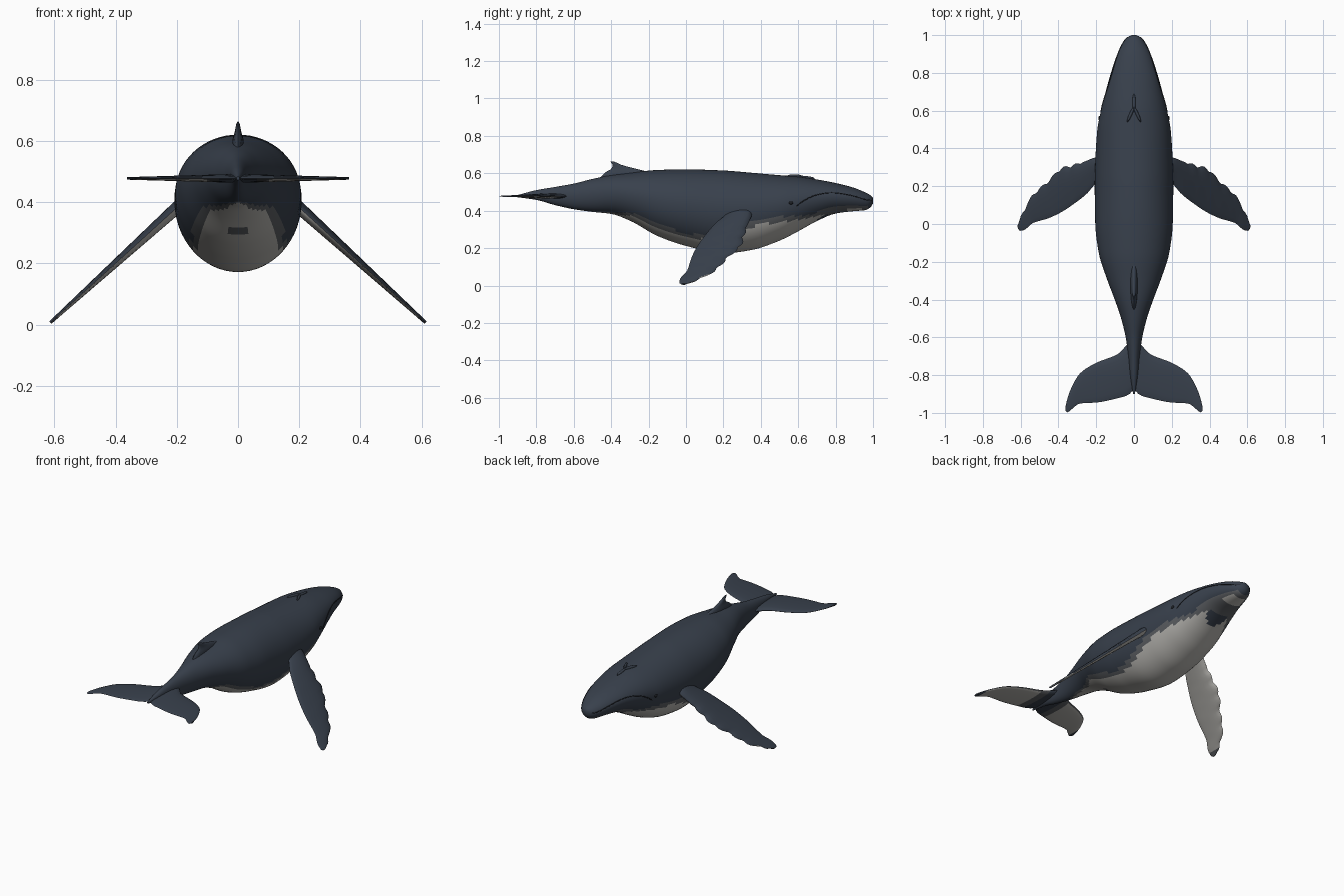
import bpy, bmesh, math
from mathutils import Vector

if "Cube" in bpy.data.objects:
    bpy.data.objects.remove(bpy.data.objects["Cube"])


def material(name, rgb):
    m = bpy.data.materials.new(name)
    m.diffuse_color = (*rgb, 1)
    m.use_nodes = True
    m.node_tree.nodes["Principled BSDF"].inputs["Base Color"].default_value = m.diffuse_color
    return m


NAVY = material("navy skin", (0.040, 0.052, 0.073))
GREY = material("grey margin", (0.105, 0.112, 0.122))
PALE = material("pale belly", (0.46, 0.45, 0.425))
BLACK = material("black eye", (0.012, 0.014, 0.018))
SKIN = [NAVY, GREY, PALE]


def interp(rows, v):
    """Smooth interpolation through rows keyed by their first value."""
    rows = sorted(rows)
    n = len(rows)
    v = min(max(v, rows[0][0]), rows[-1][0])
    i = next((k for k in range(n - 1) if v <= rows[k + 1][0]), n - 2)
    a, b = rows[i], rows[i + 1]
    p, q = rows[max(i - 1, 0)], rows[min(i + 2, n - 1)]
    d = b[0] - a[0]
    t = (v - a[0]) / d
    out = []
    for c in range(1, len(a)):
        slope = (b[c] - a[c]) / d

        def tangent(lo, hi, other):
            if other * slope <= 0:
                return 0
            return 2 * other * slope / (other + slope)
        sa = (a[c] - p[c]) / (a[0] - p[0]) if i > 0 else slope
        sb = (q[c] - b[c]) / (q[0] - b[0]) if i + 2 < n else slope
        ma, mb = tangent(p, a, sa) * d, tangent(b, q, sb) * d
        out.append((2*t**3 - 3*t*t + 1) * a[c] + (t**3 - 2*t*t + t) * ma
                   + (3*t*t - 2*t**3) * b[c] + (t**3 - t*t) * mb)
    return out


def loft(name, rings, colour, mats=SKIN, angle=40):
    """Skin closed rings of points; colour(i, j, normal) gives the material."""
    bm = bmesh.new()
    loops = [[bm.verts.new(p) for p in r] for r in rings]
    n = len(rings[0])
    tags = {}
    for i in range(len(loops) - 1):
        for j in range(n):
            k = (j + 1) % n
            f = bm.faces.new((loops[i][j], loops[i][k], loops[i+1][k], loops[i+1][j]))
            tags[f] = (i, j)
    bm.faces.new(loops[0])
    bm.faces.new(loops[-1])
    bmesh.ops.recalc_face_normals(bm, faces=bm.faces)
    for f, (i, j) in tags.items():
        f.material_index = colour(i, j, f.normal)
    me = bpy.data.meshes.new(name)
    bm.to_mesh(me)
    bm.free()
    ob = bpy.data.objects.new(name, me)
    bpy.context.collection.objects.link(ob)
    for m in mats:
        me.materials.append(m)
    bpy.context.view_layer.objects.active = ob
    ob.select_set(True)
    bpy.ops.object.shade_smooth_by_angle(angle=math.radians(angle))
    ob.select_set(False)
    return ob


# Body stations: y, half width, top z, bottom z
BODY = [(1.0, .012, .468, .44), (.988, .036, .482, .42), (.96, .058, .497, .403),
        (.9, .088, .522, .398), (.8, .122, .548, .385), (.7, .15, .567, .345),
        (.6, .175, .582, .29), (.5, .194, .59, .24), (.35, .204, .603, .19),
        (.2, .208, .615, .172), (0, .205, .621, .212), (-.15, .187, .618, .264),
        (-.3, .14, .602, .347), (-.4, .102, .59, .383), (-.5, .068, .57, .394),
        (-.6, .044, .545, .408), (-.7, .03, .527, .43), (-.8, .02, .51, .458),
        (-.9, .005, .484, .472)]
# Pale belly limit: y, angle in degrees from straight down
BELLY = [(.78, 0), (.74, 30), (.64, 48), (.5, 62), (.4, 66), (.3, 60), (.15, 47), (0, 38),
         (-.15, 40), (-.27, 40), (-.38, 18), (-.48, 12), (-.56, 0)]


def skin(y, ang, lift=1.0):
    """Point on the body; angle 0 is straight down."""
    w, top, bot = interp(BODY, y)
    mid = bot + (top - bot) * .53
    h = (mid - bot) if math.cos(ang) > 0 else (top - mid)
    return Vector((w * lift * math.sin(ang), y, mid - h * lift * math.cos(ang)))


SEG = 64
ys = []
for a, b in zip(BODY, BODY[1:]):
    n = max(2, round((a[0] - b[0]) / .02))
    ys += [a[0] + (b[0] - a[0]) * k / n for k in range(n)]
ys.append(BODY[-1][0])


def body_colour(i, j, nrm):
    y = (ys[i] + ys[i + 1]) / 2
    deg = (j + .5) * 360 / SEG
    deg = min(deg, 360 - deg)
    if y > .76:                                  # chin: margin, pale patch
        if .86 < y < .93 and deg < 40:
            return 2
        return 1 if deg < 58 and y < .97 else 0
    if ((y - .74) / .055) ** 2 + (deg / 28) ** 2 < 1:   # dark chin spot
        return 0
    if -.25 < y < -.21 and deg < 10:
        return 1
    limit = interp(BELLY, y)[0] if -.56 < y < .78 else 0
    if deg < limit:
        return 2
    return 1 if limit > 0 and deg < limit + 9 else (1 if y > .7 and deg < 58 else 0)


loft("body", [[skin(y, 2 * math.pi * j / SEG) for j in range(SEG)] for y in ys], body_colour)


def fin(name, rows, side, place, count, thick, colour, bump=0.0):
    """Lens-section fin from rows of (x, leading y, trailing y)."""
    half = 8
    x0, x1 = rows[0][0], rows[-1][0]
    xs = [x0 + (x1 - x0) * (1 - (1 - k / count) ** 1.4) for k in range(count + 1)]
    rings = []
    for x in xs:
        s = (x - x0) / (x1 - x0)
        lead, trail = interp(rows, x)
        if .25 < s < .97:
            lead += bump * (abs(math.sin(s * 24)) - .5)
        th = thick[0] + (thick[1] - thick[0]) * s
        ring = []
        for j in range(2 * half):
            a = math.pi * j / half
            y = (lead + trail) / 2 + (lead - trail) / 2 * math.cos(a)
            p = place(x, y, th * math.sin(a) * (1 + .35 * math.cos(a)))
            ring.append((side * p[0], p[1], p[2]))
        rings.append(ring)

    def tint(i, j, nrm):
        edge = j % half in (0, half - 1)
        return colour((xs[i] + xs[i + 1]) / 2, edge, nrm)
    return loft(name, rings, tint, angle=50)


# Flippers slant outward and down; flukes lie flat
FLIPPER = [(.16, .335, .235), (.2, .352, .215), (.25, .335, .16), (.3, .315, .12), (.386, .29, .062),
           (.455, .222, .03), (.535, .15, .005), (.585, .065, -.033), (.605, .02, -.036),
           (.613, -.005, -.025)]
FLUKE = [(0, -.6, -.872), (.03, -.63, -.905), (.085, -.688, -.922), (.2, -.735, -.945),
         (.285, -.79, -.95), (.335, -.875, -.985), (.353, -.925, -.998), (.362, -.965, -.99)]


def flipper_place(x, y, t):
    return (x + .67 * t, y, .382 - .908 * (x - .2) + .74 * t)


def fluke_place(x, y, t):
    return (x, y, .478 + t)


def flipper_colour(x, edge, nrm):
    if nrm.z > 0:
        return 0
    return 1 if x > .59 else 2


def fluke_colour(x, edge, nrm):
    if nrm.z > 0 or x < .06 or x > .34:
        return 0
    return 1 if edge or x < .1 else 2


for side, label in ((1, "right"), (-1, "left")):
    fin(label + "_flipper", FLIPPER, side, flipper_place, 44, (.021, .005), flipper_colour, .017)
    fin(label + "_fluke", FLUKE, side, fluke_place, 24, (.014, .004), fluke_colour)

# Dorsal fin: y front, y back per height, with a hooked tip
DORSAL = [(.56, -.16, -.47, .022), (.605, -.2, -.432, .018), (.625, -.27, -.398, .012),
          (.645, -.345, -.392, .008), (.658, -.372, -.402, .005), (.664, -.388, -.403, .002)]
rings = []
for k in range(13):
    z = .56 + .104 * k / 12
    f, b, w = interp(DORSAL, z)
    rings.append([(w * math.sin(a), (f + b) / 2 + (f - b) / 2 * math.cos(a), z)
                  for a in (math.pi * j / 8 for j in range(16))])
loft("dorsal_fin", rings, lambda i, j, n: 0)


def blob(name, loc, size, rot, mat):
    bpy.ops.mesh.primitive_uv_sphere_add(segments=16, ring_count=8, radius=1, location=loc,
                                         rotation=rot)
    ob = bpy.context.object
    ob.name = name
    ob.scale = size
    ob.data.materials.append(mat)
    bpy.ops.object.shade_smooth()


# Blowhole ridges and eyes
blob("blowhole_crest", (0, .64, .577), (.009, .05, .009), (-.1, 0, 0), NAVY)
for side, label in ((1, "right"), (-1, "left")):
    blob(label + "_blowhole_ridge", (side * .018, .58, .584), (.008, .045, .011),
         (0, 0, side * .42), NAVY)
    blob(label + "_eye", skin(.56, side * math.radians(92), .985), (.008, .013, .009), (0, 0, 0), BLACK)
    # Mouth line running from the snout back and down to the eye
    cu = bpy.data.curves.new(label + "_mouth_line", "CURVE")
    cu.dimensions = "3D"
    cu.bevel_depth = .0025
    sp = cu.splines.new("POLY")
    sp.points.add(19)
    for k, pt in enumerate(sp.points):
        t = k / 19
        deg = 95 + 14 * math.sin(math.pi * t) - 12 * t ** 4
        pt.co = (*skin(.99 - .4 * t, side * math.radians(deg)), 1)
    cu.materials.append(BLACK)
    bpy.context.collection.objects.link(bpy.data.objects.new(label + "_mouth_line", cu))
